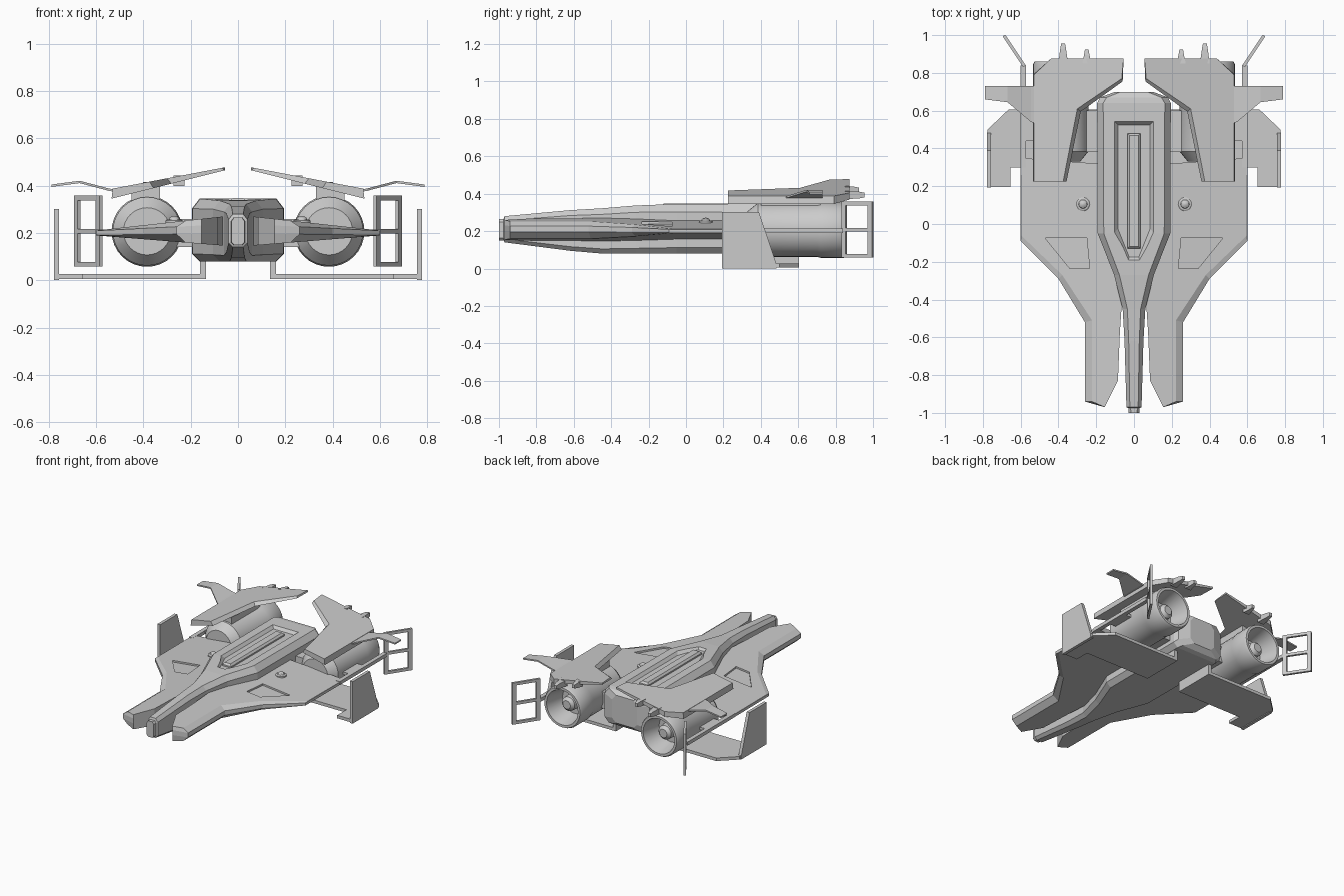
import bpy, bmesh, math

if "Cube" in bpy.data.objects:
    bpy.data.objects.remove(bpy.data.objects["Cube"])


def loft(name, rings, mirror=True, closed=False):
    """Skin a list of equal-length rings; optionally mirror across x."""
    verts, faces, n = [], [], len(rings[0])
    for s in ((1, -1) if mirror else (1,)):
        base = len(verts)
        verts += [(s * x, y, z) for r in rings for x, y, z in r]
        for k in range(len(rings) - (0 if closed else 1)):
            a, b = base + k * n, base + (k + 1) % len(rings) * n
            faces += [(a + i, a + (i + 1) % n, b + (i + 1) % n, b + i) for i in range(n)]
        if not closed:
            faces += [tuple(range(base, base + n)), tuple(base + (len(rings) - 1) * n + i for i in range(n))]
    me = bpy.data.meshes.new(name)
    me.from_pydata(verts, [], faces)
    bm = bmesh.new()
    bm.from_mesh(me)
    bmesh.ops.recalc_face_normals(bm, faces=bm.faces)
    bm.to_mesh(me)
    bm.free()
    ob = bpy.data.objects.new(name, me)
    bpy.context.collection.objects.link(ob)
    return ob


def ring(outline, z):
    """Place a plan outline at height z, or at z(x)."""
    return [(x, y, z(x) if callable(z) else z) for x, y in outline]


def box(name, x0, x1, y0, y1, z0, z1, mirror=True):
    o = [(x0, y0), (x1, y0), (x1, y1), (x0, y1)]
    return loft(name, [ring(o, z0), ring(o, z1)], mirror)


def lathe(name, profile, cx, cy, cz, axis, seg=32):
    """Revolve (along, radius) profile about the y or z axis."""
    rings = []
    for t, r in profile:
        pts = [(r * math.cos(2 * math.pi * i / seg), r * math.sin(2 * math.pi * i / seg)) for i in range(seg)]
        rings.append([(cx + a, t, cz + b) if axis == 'y' else (cx + a, cy + b, cz + t) for a, b in pts])
    ob = loft(name, rings)
    activate(ob)
    bpy.ops.object.shade_smooth_by_angle(angle=math.radians(30))
    return ob


def activate(ob):
    bpy.ops.object.select_all(action='DESELECT')
    ob.select_set(True)
    bpy.context.view_layer.objects.active = ob


def cut(ob, cutter):
    m = ob.modifiers.new('recess', 'BOOLEAN')
    m.operation, m.solver, m.object = 'DIFFERENCE', 'EXACT', cutter
    activate(ob)
    bpy.ops.object.modifier_apply(modifier=m.name)
    bpy.data.objects.remove(cutter)


# Fuselage: chamfered sections (y, half width, bottom, top, chamfer)
sections = [(-1, .028, .15, .265, .012), (-.975, .03, .15, .265, .012), (-.97, .04, .14, .28, .018),
            (-.62, .05, .095, .312, .022), (-.45, .06, .08, .322, .025), (-.27, .105, .08, .337, .028),
            (-.05, .192, .08, .345, .032), (.64, .195, .08, .345, .032), (.67, .18, .09, .34, .035),
            (.70, .10, .12, .32, .03)]
fuselage = loft('fuselage', [[(x, y, z) for x, z in (
    (w - c, b), (w, b + c), (w, t - c * 1.3), (w - c, t), (c - w, t), (-w, t - c * 1.3), (-w, b + c), (c - w, b))]
    for y, w, b, t, c in sections], mirror=False)


def spine(w, y0, y1):
    return [(w, y1), (-w, y1), (-w, y0 + .15), (-.3 * w, y0), (.3 * w, y0), (w, y0 + .15)]


# Recessed deck in the spine with a raised bar
cut(fuselage, loft('deck_cutter', [ring(spine(.085, -.175, .525), .325), ring(spine(.115, -.21, .555), .36)], False))
bar = lambda i: [(.035 - i, -.13 + i), (.035 - i, .48 - i), (i - .035, .48 - i), (i - .035, -.13 + i)]
loft('spine_bar', [ring(bar(0), .32), ring(bar(0), .335), ring(bar(.012), .348)], False)

# Wings with forward prongs and bevelled leading edge
top = lambda x: .268 - .11 * (x - .08)
low = lambda x: .148 + .08 * (x - .08)
common = [(.60, .35), (.2, .32), (.06, .32), (.06, -.35), (.075, -.58), (.085, -.83), (.155, -.97)]
inner = common + [(.222, -.94), (.222, -.51), (.38, -.27), (.598, -.06)]
outer = common + [(.26, -.94), (.26, -.52), (.40, -.29), (.60, -.09)]
wing = loft('wings', [ring(inner, low), ring(outer, lambda x: low(x) + .045 * (.62 - x) / .5),
                      ring(outer, lambda x: top(x) - .03 * (.62 - x) / .5), ring(inner, top)])
panel = [(.235, -.235), (.34, -.235), (.47, -.075), (.25, -.075)]
cut(wing, loft('panel_cutter', [ring(panel, lambda x: top(x) - .012), ring(panel, lambda x: top(x) + .05)]))

# Round sensors on the wings
lathe('sensor_ring', [(0, .036), (.028, .036), (.032, .03), (.032, 0.001)], .27, .105, .225, 'z', 24)
lathe('sensor_dome', [(.03, .024), (.039, .02), (.045, .011), (.047, .001)], .27, .105, .225, 'z', 24)

# Engines with hollow nozzles and hub
lathe('engines', [(.33, .001), (.33, .10), (.385, .145), (.70, .145), (.72, .15), (.845, .15), (.86, .142),
                  (.86, .125), (.75, .10), (.72, .095), (.72, .055), (.79, .05), (.81, .03), (.81, .001)],
      .385, 0, .207, 'y')
box('engine_pylon', .18, .27, .38, .60, .14, .26)
box('shell_mount', .33, .45, .40, .72, .32, .40)

# Side rails carrying ladder-like tail frames
box('side_rail', .572, .602, .30, .84, .19, .215)
box('rail_strut', .50, .58, .44, .60, .193, .212)


def frame_bar(name, t0, t1, z0, z1):
    pts = []
    for t, o in ((t0, .007), (t1, .007), (t1, -.007), (t0, -.007)):
        pts.append((.58 + .108 * t + o, .835 + .163 * t - o * .6))
    loft(name, [ring(pts, z0), ring(pts, z1)])


for i, z in enumerate((.058, .197, .338)):
    frame_bar(f'tail_frame_bar_{i}', 0, 1, z, z + .02)
for i, t in enumerate((0, .86)):
    frame_bar(f'tail_frame_post_{i}', t, t + .14, .058, .358)

# Upper shells over the engines: tilted wedges
shell_top = [(.055, .875), (.065, .77), (.30, .61), (.375, .225), (.53, .225), (.53, .79), (.44, .875)]
shell_low = [(.055, .875), (.06, .755), (.282, .595), (.357, .225), (.535, .225), (.535, .79), (.44, .875)]
loft('engine_shells', [ring(shell_low, lambda x: .464 - .25 * (x - .06)), ring(shell_top, lambda x: .477 - .19 * (x - .06))])
loft('shell_winglet', [[(x, y0, z), (x, y1, z), (x, y1, z + .01), (x, y0, z + .01)] for x, y0, y1, z in (
    (.50, .525, .73, .372), (.545, .54, .73, .378), (.67, .645, .73, .411), (.79, .66, .73, .395))])

# Spikes behind the shells
for i, (x, y, w) in enumerate(((.375, .955, .026), (.25, .925, .024))):
    z = .462 - .22 * (x - .06)
    loft(f'rear_spike_{i}', [[(x - a, yy, z - b), (x + a, yy, z - b), (x + a, yy, z + b), (x - a, yy, z + b)]
                             for yy, a, b in ((.85, w, .022), (y - .03, w * .6, .018), (y, w * .4, .012))])

# Lower stabiliser plates, their hangers and upright fins
plate = [(.135, .30), (.655, .30), (.655, .195), (.775, .195), (.775, .50), (.665, .605), (.135, .605)]
loft('lower_plate', [ring(plate, .005), ring(plate, .027)])
box('plate_hanger', .135, .16, .30, .605, .005, .09)
fin = [(.193, 0), (.193, .302), (.39, .302), (.485, .02), (.485, 0)]
loft('upright_fin', [[(x, y, z) for y, z in fin] for x in (.757, .779)])
